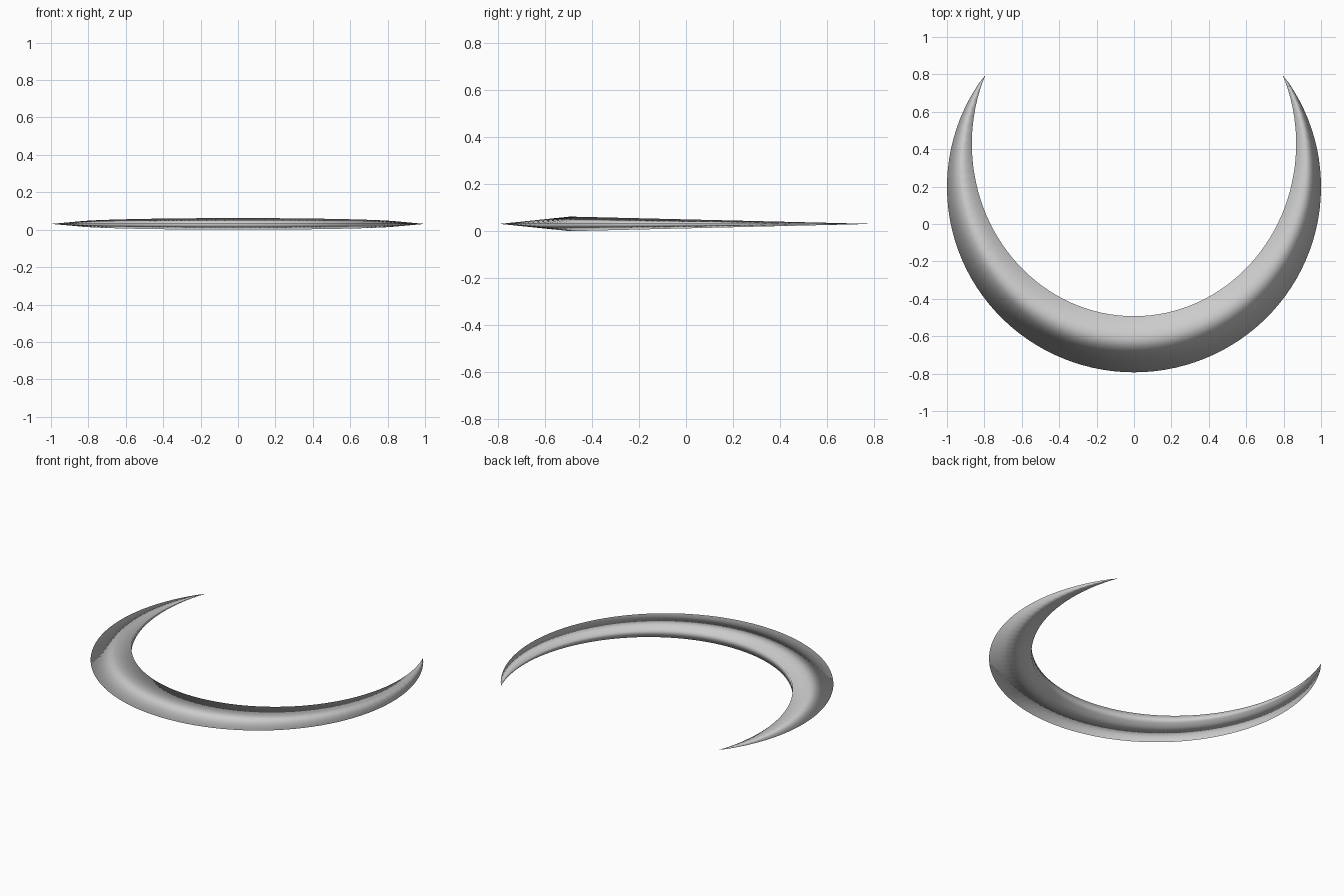
import bpy
import bmesh
from math import sin, cos, asin, pi

cube = bpy.data.objects.get("Cube")
if cube:
    bpy.data.objects.remove(cube, do_unlink=True)

SEGMENTS = 80
MID = 0.031                  # half of the greatest thickness
TIP_X, TIP_Y = 0.794, 0.796
FRONT_OUT, FRONT_IN = -0.793, -0.493


def arc(width, depth, front, t):
    """Point on an elliptical rim; t runs from -1 (right tip) to 1 (left tip)."""
    angle = t * (pi - asin(TIP_X / width))
    return width * sin(angle), front + depth * (1 - cos(angle))


# Plain grey material
grey = bpy.data.materials.new("light grey")
grey.use_nodes = True
colour = (0.6, 0.6, 0.6, 1)
grey.diffuse_color = colour
grey.node_tree.nodes["Principled BSDF"].inputs["Base Color"].default_value = colour

# Crescent: triangular section with a sharp outer rim and an upright inner wall
bm = bmesh.new()
sections = []
for i in range(SEGMENTS + 1):
    t = 2 * i / SEGMENTS - 1
    if i in (0, SEGMENTS):
        tip = bm.verts.new((t * TIP_X, TIP_Y, MID))
        sections.append([tip] * 3)
        continue
    ox, oy = arc(1.0, 0.991, FRONT_OUT, t)
    ix, iy = arc(0.867, 0.922, FRONT_IN, t)
    half = MID * (TIP_Y - iy) / (TIP_Y - FRONT_IN)
    points = [(ox, oy, MID), (ix, iy, MID + half), (ix, iy, MID - half)]
    sections.append([bm.verts.new(p) for p in points])

# Skin neighbouring sections, closing to triangles at the tips
for a, b in zip(sections, sections[1:]):
    for k in range(3):
        n = (k + 1) % 3
        corners = list(dict.fromkeys((a[k], b[k], b[n], a[n])))
        bm.faces.new(corners).smooth = True
bmesh.ops.recalc_face_normals(bm, faces=bm.faces)

mesh = bpy.data.meshes.new("crescent")
bm.to_mesh(mesh)
bm.free()
mesh.materials.append(grey)
crescent = bpy.data.objects.new("crescent", mesh)
bpy.context.collection.objects.link(crescent)
